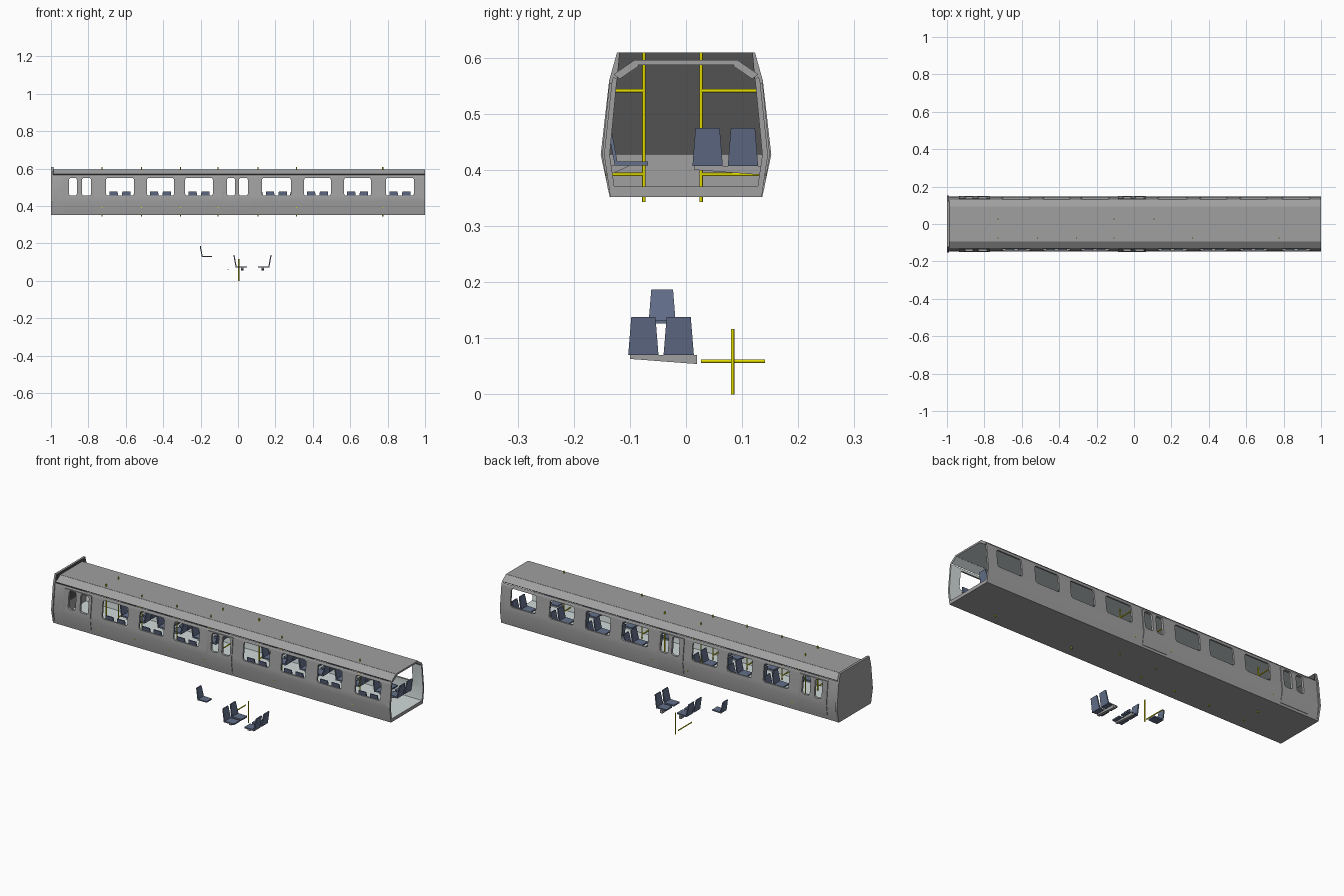
import bpy, bmesh, math
from mathutils import Matrix, Vector

if "Cube" in bpy.data.objects:
    bpy.data.objects.remove(bpy.data.objects["Cube"])


def material(name, rgb):
    m = bpy.data.materials.new(name)
    m.diffuse_color = (*rgb, 1)
    m.use_nodes = True
    m.node_tree.nodes["Principled BSDF"].inputs["Base Color"].default_value = m.diffuse_color
    return m


GREY = material("body grey", (0.35, 0.35, 0.35))
DARK = material("dark grey", (0.085, 0.085, 0.085))
BLUE = material("seat blue", (0.125, 0.16, 0.255))
YELLOW = material("rail yellow", (0.75, 0.70, 0.0))
PALE = material("pale lining", (0.64, 0.70, 0.70))


def finish(name, bm, mat):
    bmesh.ops.recalc_face_normals(bm, faces=bm.faces)
    me = bpy.data.meshes.new(name)
    bm.to_mesh(me)
    bm.free()
    me.materials.append(mat)
    ob = bpy.data.objects.new(name, me)
    bpy.context.collection.objects.link(ob)
    return ob


def prism(name, pts, x0, x1, mat=GREY):
    """Extrude a (y, z) outline from x0 to x1."""
    bm = bmesh.new()
    a = [bm.verts.new((x0, y, z)) for y, z in pts]
    b = [bm.verts.new((x1, y, z)) for y, z in pts]
    bm.faces.new(a)
    bm.faces.new(b[::-1])
    n = len(pts)
    for i in range(n):
        j = (i + 1) % n
        bm.faces.new((a[i], a[j], b[j], b[i]))
    return finish(name, bm, mat)


def line_inside(ob, direction, limit=.45):
    """Give faces pointing along direction (into the cabin) the pale lining."""
    ob.data.materials.append(PALE)
    d = Vector(direction).normalized()
    for f in ob.data.polygons:
        if f.normal.dot(d) > limit:
            f.material_index = 1


def smooth(ob):
    bpy.ops.object.select_all(action='DESELECT')
    ob.select_set(True)
    bpy.context.view_layer.objects.active = ob
    bpy.ops.object.shade_smooth_by_angle(angle=math.radians(35))


def mirrored(half):
    return half + [(-y, z) for y, z in reversed(half)]


# Window openings: (x0, x1), shared by both side walls
WINDOWS = [(-.706, -.556), (-.487, -.342), (-.283, -.134), (.128, .283),
           (.353, .497), (.567, .711), (.791, .941)]
DOOR_WINDOWS = [(-.904, -.861), (-.834, -.786), (-.059, -.016), (.005, .053)]
bm = bmesh.new()
for x0, x1 in WINDOWS + DOOR_WINDOWS:
    r, loop = 0.012, []
    for cx, cz, a0 in ((x1 - r, .55 - r, 0), (x0 + r, .55 - r, 90),
                       (x0 + r, .455 + r, 180), (x1 - r, .455 + r, 270)):
        for k in range(4):
            a = math.radians(a0 + 30 * k)
            loop.append((cx + r * math.cos(a), cz + r * math.sin(a)))
    front = [bm.verts.new((x, -.3, z)) for x, z in loop]
    back = [bm.verts.new((x, .3, z)) for x, z in loop]
    bm.faces.new(front)
    bm.faces.new(back[::-1])
    for i in range(len(loop)):
        j = (i + 1) % len(loop)
        bm.faces.new((front[i], front[j], back[j], back[i]))
cutter = finish("window_cutter", bm, GREY)
cutter.hide_render = True


def cut_windows(ob):
    mod = ob.modifiers.new("windows", 'BOOLEAN')
    mod.operation = 'DIFFERENCE'
    mod.solver = 'EXACT'
    mod.object = cutter
    smooth(ob)
    bpy.ops.object.modifier_apply(modifier=mod.name)


# Side walls, door leaves and ceiling coves
for side, s in (("front", -1), ("back", 1)):
    wall = [(.135, .352), (.146, .427), (.132, .559), (.129, .566),
            (.123, .562), (.136, .427), (.125, .352)]
    ob = prism(side + "_wall", [(s * y, z) for y, z in wall], -.992, 1)
    cut_windows(ob)
    line_inside(ob, (0, -s, 0), .9)
    door = [(.139, .364), (.1495, .427), (.1365, .555), (.129, .555),
            (.142, .427), (.133, .364)]
    for i, (x0, x1) in enumerate(((-.935, -.77), (-.085, .065))):
        cut_windows(prism(f"{side}_door_{i}", [(s * y, z) for y, z in door], x0, x1))
    cove = [(.093, .595), (.084, .585), (.118, .562), (.129, .570)]
    line_inside(prism(side + "_ceiling_cove", [(s * y, z) for y, z in cove], -.992, 1),
                (0, -s * .5, -.8))
bpy.data.objects.remove(cutter)

# Floor, roof and closed end
line_inside(prism("floor", mirrored([(.13, .352), (.13, .370)]), -.992, 1), (0, 0, 1))
line_inside(prism("roof", mirrored([(.093, .587), (.093, .596)]), -.992, 1), (0, 0, -1))
prism("end_wall", mirrored([(.136, .352), (.152, .427), (.137, .559), (.123, .609)]), -1, -.99)
prism("end_lining", mirrored([(.136, .427), (.125, .545), (.119, .609)]), -.99, -.987, DARK)


# Seat: cushion and tapered leaning back, facing +x locally
def seat(name, loc, angle=0, scale=1.0):
    bm = bmesh.new()
    c = bmesh.ops.create_cube(bm, size=1)["verts"]
    for v in c:
        w = .026 if v.co.x < 0 else .024
        v.co = Vector(((v.co.x + .5) * .057 - .005, math.copysign(w, v.co.y),
                       (v.co.z + .5) * .007))
    b = bmesh.ops.create_cube(bm, size=1)["verts"]
    for v in b:
        t = v.co.z + .5
        v.co = Vector((v.co.x * .006 - .004 - .013 * t,
                       math.copysign(.027 - .0055 * t, v.co.y), .068 * t))
    bmesh.ops.transform(bm, verts=bm.verts, matrix=Matrix.Translation(loc)
                        @ Matrix.Rotation(angle, 4, 'Z') @ Matrix.Scale(scale, 4))
    return finish(name, bm, BLUE)


def double_seat(name, x, y, z, d):
    """Two seats side by side on a tapered bracket; d is the facing along x."""
    for i, dy in enumerate((-.0315, .0315)):
        seat(f"{name}_{i}", (x, y + dy, z), 0 if d > 0 else math.pi)
    prism(name + "_bracket", [(y - .055, z), (y + .064, z), (y + .064, z - .016),
                              (y - .055, z - .007)], x + d * .02, x + d * .034)


def rod(name, p, q, r=.003):
    p, q = Vector(p), Vector(q)
    bm = bmesh.new()
    bmesh.ops.create_cone(bm, cap_ends=True, segments=12, radius1=r, radius2=r,
                          depth=(q - p).length)
    rot = (q - p).to_track_quat('Z', 'Y').to_matrix().to_4x4()
    bmesh.ops.transform(bm, verts=bm.verts, matrix=Matrix.Translation((p + q) / 2) @ rot)
    smooth(finish(name, bm, YELLOW))


# Seating bays: facing pairs at the back, sideways seats along the front wall
for i, (x0, x1) in enumerate(WINDOWS):
    c = (x0 + x1) / 2
    for d in (-1, 1):
        double_seat(f"bay_{i}_double_{'left' if d > 0 else 'right'}",
                    c - d * .062, .070, .407, d)
        x = c + d * .034
        seat(f"bay_{i}_side_seat_{'right' if d > 0 else 'left'}",
             (x, -.120, .408), math.pi / 2)
        prism("side_seat_bracket", [(-.134, .408), (-.1, .408), (-.107, .404), (-.134, .392)],
              x - .007, x + .007)

# Grab poles with upper and lower wall rails
for y, wall, xs in ((-.075, -.126, (-.727, -.515, -.308, -.107, .313, .774)),
                    (.027, .126, (-.727, -.107, .107))):
    for x in xs:
        rod("grab_pole", (x, y, .343), (x, y, .609))
        rod("upper_rail", (x, y, .541), (x, wall, .541))
        rod("lower_rail", (x, y, .392), (x, math.copysign(.142, y), .392))

# Spare parts laid out below the carriage
seat("spare_single_seat", (-.187, -.0425, .126), 0, .9)
double_seat("spare_double_left", -.005, -.0445, .070, 1)
double_seat("spare_double_right", .160, -.0445, .070, -1)
rod("spare_pole", (.004, .083, 0), (.004, .083, .116))
rod("spare_rail", (-.053, .027, .059), (-.053, .141, .059))
